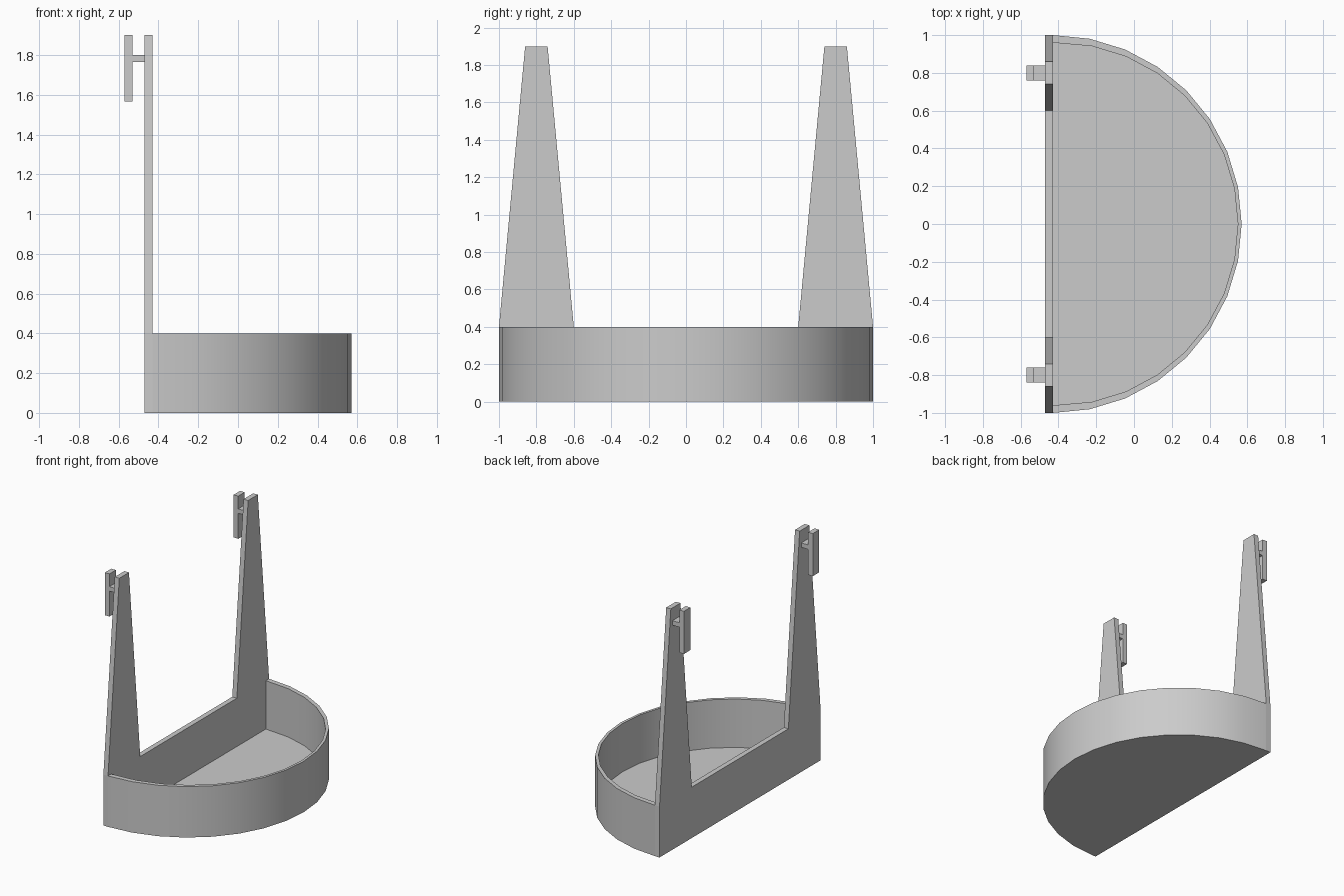
import bpy
import bmesh
from math import sin, cos, pi, radians

cube = bpy.data.objects.get("Cube")
if cube:
    bpy.data.objects.remove(cube, do_unlink=True)

GREY = (0.6, 0.6, 0.6, 1)
grey = bpy.data.materials.new("plain grey")
grey.use_nodes = True
grey.diffuse_color = GREY
grey.node_tree.nodes["Principled BSDF"].inputs["Base Color"].default_value = GREY

BACK, FRONT = -0.47, -0.43   # the two faces of the back panel
RIM = 0.4                    # height of the tray
FLOOR = 0.02
SEGMENTS = 16


def finish(name, bm):
    bmesh.ops.recalc_face_normals(bm, faces=bm.faces)
    mesh = bpy.data.meshes.new(name)
    bm.to_mesh(mesh)
    bm.free()
    mesh.materials.append(grey)
    obj = bpy.data.objects.new(name, mesh)
    bpy.context.collection.objects.link(obj)
    return obj


def prism(name, outline, start, end, to_3d):
    """Extrude a 2D outline from start to end along the remaining axis."""
    bm = bmesh.new()
    a = [bm.verts.new(to_3d(u, v, start)) for u, v in outline]
    b = [bm.verts.new(to_3d(u, v, end)) for u, v in outline]
    bm.faces.new(a)
    bm.faces.new(b)
    for i in range(len(a)):
        j = (i + 1) % len(a)
        bm.faces.new((a[i], a[j], b[j], b[i]))
    return finish(name, bm)


def half_round(bm, centre, radius, z):
    """Half circle of vertices whose ends sit against the back panel."""
    verts = []
    for i in range(SEGMENTS + 1):
        t = pi * i / SEGMENTS
        x = FRONT if i in (0, SEGMENTS) else centre + radius * sin(t)
        verts.append(bm.verts.new((x, radius * cos(t), z)))
    return verts


# Half-round tray: outer wall, rim, inner wall, floor and underside
bm = bmesh.new()
loops = [half_round(bm, FRONT, 1, 0), half_round(bm, FRONT, 1, RIM),
         half_round(bm, -0.41, 0.96, RIM), half_round(bm, -0.41, 0.96, FLOOR)]
for low, high in zip(loops, loops[1:]):
    for i in range(SEGMENTS):
        bm.faces.new((low[i], low[i + 1], high[i + 1], high[i]))
bm.faces.new(loops[0])
bm.faces.new(loops[-1])
bm.faces.new([l[0] for l in loops] + [l[-1] for l in reversed(loops)])
tray = finish("tray", bm)
bpy.context.view_layer.objects.active = tray
tray.select_set(True)
bpy.ops.object.shade_smooth_by_angle(angle=radians(30))
tray.select_set(False)

# Back panel with its two tapering posts
half = [(1, 0), (1, RIM), (0.86, 1.9), (0.74, 1.9), (0.6, RIM)]
outline = half + [(-y, z) for y, z in reversed(half)]
prism("back_panel", outline, BACK, FRONT, lambda y, z, x: (x, y, z))

# Hanging hooks behind the post tops: a short arm and a hanging plate
hook = [(BACK, 1.765), (BACK, 1.8), (-0.53, 1.8), (-0.53, 1.9),
        (-0.57, 1.9), (-0.57, 1.565), (-0.53, 1.565), (-0.53, 1.765)]
for side, y in (("left", 0.8), ("right", -0.8)):
    name = "rear_hook" if y > 0 else "front_hook"
    prism(name, hook, y - 0.04, y + 0.04, lambda x, z, d: (x, d, z))
